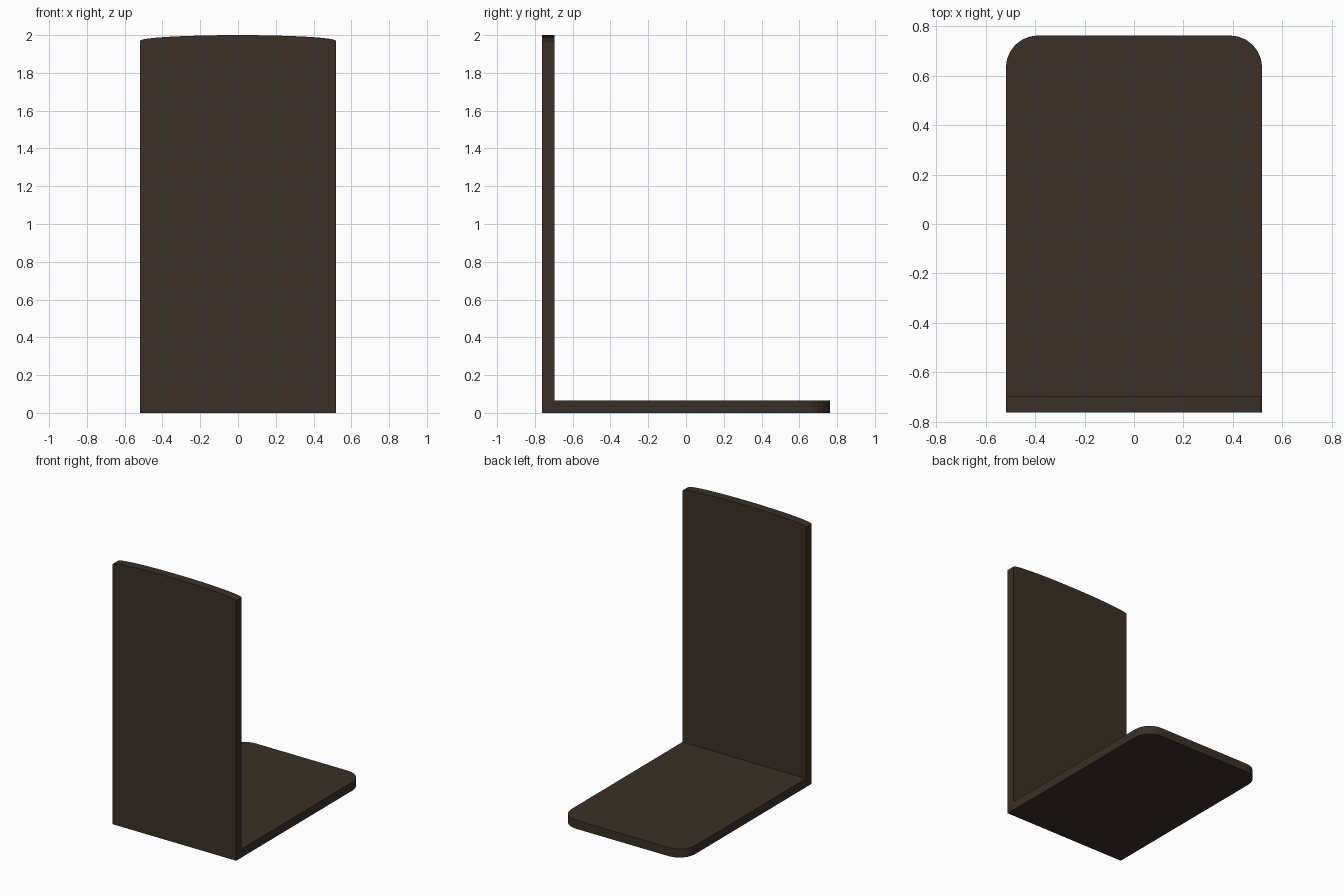
import bpy, bmesh, math
from mathutils import Vector

if "Cube" in bpy.data.objects:
    bpy.data.objects.remove(bpy.data.objects["Cube"])

W, D, T = 0.518, 0.762, 0.065   # half width, half depth, plate thickness
RISE, R = 0.03, 0.13            # crown of the back plate, base corner radius

mat = bpy.data.materials.new("dark brown")
mat.diffuse_color = (0.042, 0.030, 0.020, 1)
mat.use_nodes = True
mat.node_tree.nodes["Principled BSDF"].inputs["Base Color"].default_value = mat.diffuse_color


def plate(name, outline, offset):
    """Solid plate made by extruding a closed outline by an offset."""
    bm = bmesh.new()
    face = bm.faces.new([bm.verts.new(p) for p in outline])
    ext = bmesh.ops.extrude_face_region(bm, geom=[face], use_keep_orig=True)
    verts = [g for g in ext["geom"] if isinstance(g, bmesh.types.BMVert)]
    bmesh.ops.translate(bm, verts=verts, vec=Vector(offset))
    bmesh.ops.recalc_face_normals(bm, faces=bm.faces[:])
    me = bpy.data.meshes.new(name)
    bm.to_mesh(me)
    bm.free()
    me.materials.append(mat)
    ob = bpy.data.objects.new(name, me)
    bpy.context.collection.objects.link(ob)
    return ob


# Upright plate with a shallow elliptical crown
crown = [(W * math.cos(a), -D, 2 - RISE + RISE * math.sin(a))
         for a in (math.pi * i / 16 for i in range(17))]
plate("back_plate", [(-W, -D, 0), (W, -D, 0)] + crown, (0, T, 0))

# Flat foot with two rounded far corners
foot = [(-W, -D + T, 0), (W, -D + T, 0)]
for side, start in ((1, 0), (-1, math.pi / 2)):
    for i in range(7):
        a = start + math.pi / 2 * i / 6
        foot.append((side * (W - R) + R * math.cos(a), D - R + R * math.sin(a), 0))
plate("foot_plate", foot, (0, 0, T))
